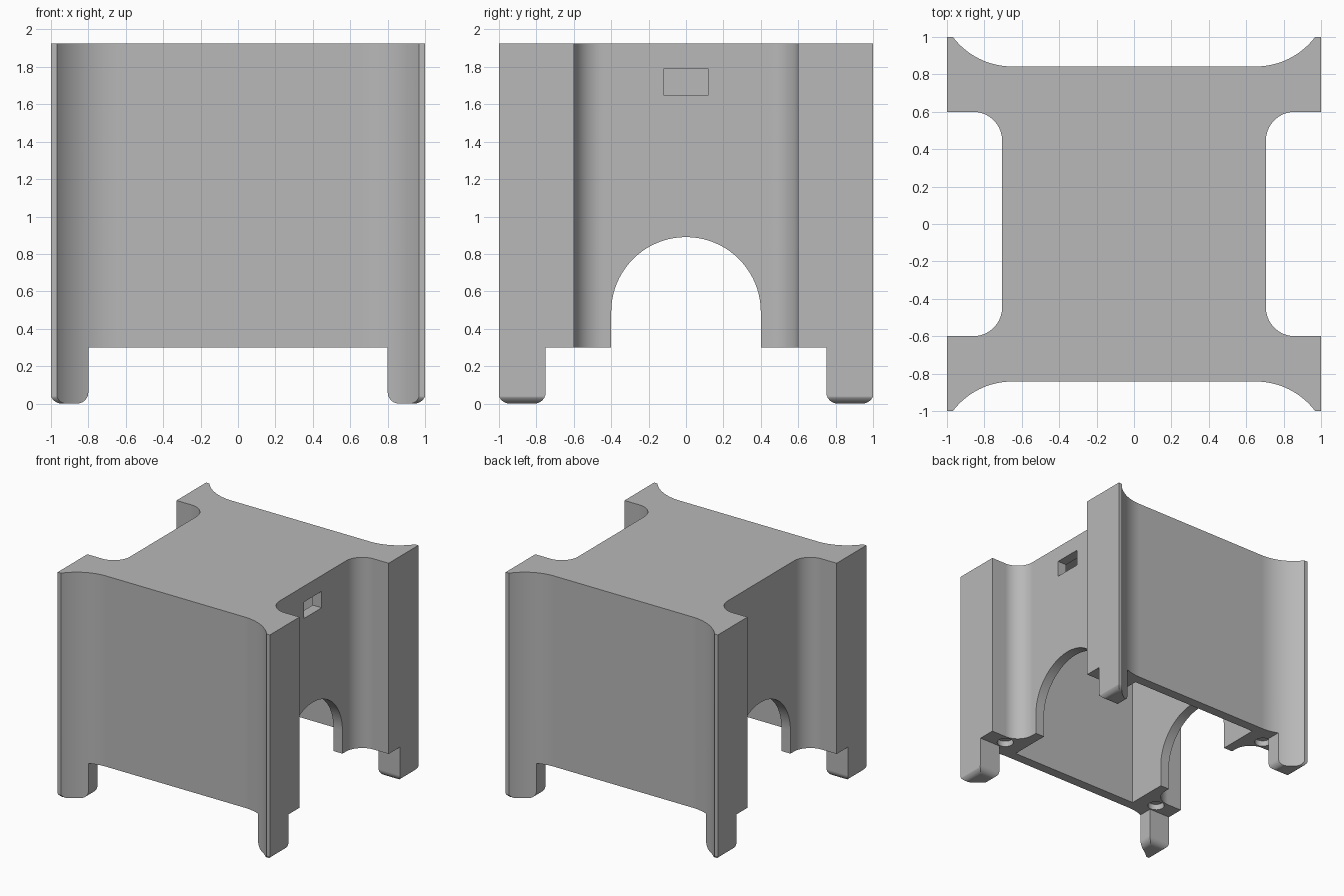
import bpy, bmesh
from math import sin, cos, pi, radians

cube = bpy.data.objects.get("Cube")
if cube:
    bpy.data.objects.remove(cube, do_unlink=True)

BASE, TOP = 0.3, 1.925          # underside of the body and roof height
WALL = 0.085
SIDE, FRONT = 0.705, 0.842      # recessed side and front planes

grey = bpy.data.materials.new("plain_grey")
grey.use_nodes = True
colour = (0.48, 0.48, 0.48, 1)
grey.diffuse_color = colour
grey.node_tree.nodes["Principled BSDF"].inputs["Base Color"].default_value = colour


def make_object(name, bm):
    bmesh.ops.recalc_face_normals(bm, faces=bm.faces)
    mesh = bpy.data.meshes.new(name)
    bm.to_mesh(mesh)
    bm.free()
    mesh.materials.append(grey)
    ob = bpy.data.objects.new(name, mesh)
    bpy.context.collection.objects.link(ob)
    return ob


def prism(name, points, direction):
    """Extrude a closed outline along a direction."""
    bm = bmesh.new()
    face = bm.faces.new([bm.verts.new(p) for p in points])
    new = bmesh.ops.extrude_face_region(bm, geom=[face])["geom"]
    bmesh.ops.translate(bm, vec=direction,
                        verts=[g for g in new if isinstance(g, bmesh.types.BMVert)])
    return make_object(name, bm)


def box(name, lo, hi, round_bottom=0):
    bm = bmesh.new()
    bmesh.ops.create_cube(bm, size=1)
    for v in bm.verts:
        v.co = [l + (h - l) * (c + 0.5) for l, h, c in zip(lo, hi, v.co)]
    if round_bottom:
        edges = [e for e in bm.edges if all(v.co.z < lo[2] + 1e-4 for v in e.verts)]
        bmesh.ops.bevel(bm, geom=edges, offset=round_bottom, segments=6,
                        profile=0.5, affect='EDGES')
    return make_object(name, bm)


def combine(target, tool, operation):
    mod = target.modifiers.new("combine", 'BOOLEAN')
    mod.operation, mod.object, mod.solver = operation, tool, 'EXACT'
    bpy.context.view_layer.objects.active = target
    bpy.ops.object.modifier_apply(modifier=mod.name)
    bpy.data.objects.remove(tool, do_unlink=True)


def arc(cx, cy, r, start, end, steps=16):
    angles = [radians(start + (end - start) * i / steps) for i in range(steps + 1)]
    return [(cx + r * cos(a), cy + r * sin(a)) for a in angles]


# Plan outline: one quarter, mirrored to all four corners
flare = arc(0.65, FRONT + 0.4, 0.4, -90, -37.2)
fillet = arc(SIDE + 0.155, 0.445, 0.155, 90, 180)
quarter = flare + [(1, 1), (1, 0.6)] + fillet
half = quarter + [(x, -y) for x, y in reversed(quarter)]
outline = half + [(-x, y) for x, y in reversed(half)]
body = prism("body", [(x, y, 0) for x, y in outline], (0, 0, TOP))

# Envelope: main block plus four feet with rounded bottoms
envelope = box("envelope", (-1.2, -1.2, BASE), (1.2, 1.2, 2.2))
for sx in (-1, 1):
    for sy in (-1, 1):
        xs = sorted((sx * 0.8, sx * 1.004))
        ys = sorted((sy * 0.75, sy * 1.004))
        foot = box("foot", (xs[0], ys[0], 0), (xs[1], ys[1], 0.5), 0.06)
        combine(envelope, foot, 'UNION')
combine(body, envelope, 'INTERSECT')

# Hollow interior, open underneath
cx, cy = SIDE - WALL, FRONT - WALL
combine(body, box("cavity", (-cx, -cy, 0.1), (cx, cy, TOP - WALL)), 'DIFFERENCE')

# Arched doorway through both side walls
arch = [(-1.5, y, z) for y, z in arc(0, 0.49, 0.4, 0, 180, 40)]
arch += [(-1.5, -0.4, 0.1), (-1.5, 0.4, 0.1)]
combine(body, prism("arch_cutter", arch, (3, 0, 0)), 'DIFFERENCE')

# Rectangular slot in one side wall
combine(body, box("slot_cutter", (0.5, -0.12, 1.65), (0.9, 0.12, 1.79)), 'DIFFERENCE')

# Shallow round sockets beside the feet
for sx in (-1, 1):
    for sy in (-1, 1):
        ring = arc(sx * 0.8, sy * 0.675, 0.066, 0, 345, 23)
        socket = prism("socket_cutter", [(x, y, 0.25) for x, y in ring], (0, 0, 0.1))
        combine(body, socket, 'DIFFERENCE')

# Smooth curved walls, crisp edges
bpy.ops.object.select_all(action='DESELECT')
body.select_set(True)
bpy.context.view_layer.objects.active = body
bpy.ops.object.shade_smooth_by_angle(angle=radians(30))
weighted = body.modifiers.new("clean_shading", 'WEIGHTED_NORMAL')
weighted.keep_sharp = True
